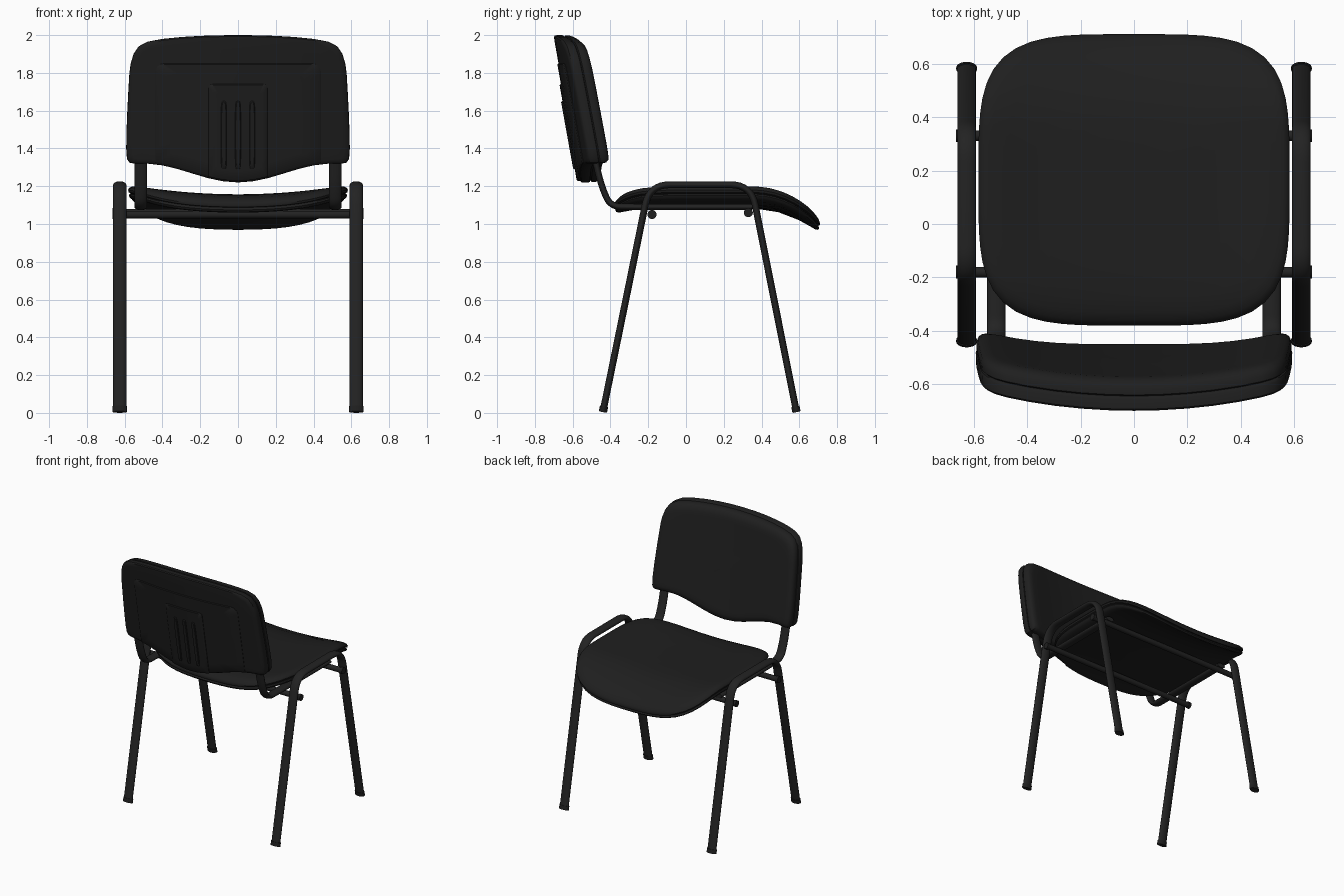
import bpy, bmesh, math
from mathutils import Vector

if "Cube" in bpy.data.objects:
    bpy.data.objects.remove(bpy.data.objects["Cube"])


def material(name, v):
    m = bpy.data.materials.new(name)
    m.diffuse_color = (v, v, v, 1)
    m.use_nodes = True
    m.node_tree.nodes["Principled BSDF"].inputs["Base Color"].default_value = m.diffuse_color
    return m


FABRIC = material("black fabric", 0.0135)
PLASTIC = material("black plastic", 0.0135)
METAL = material("black metal", 0.0165)


def finish(name, bm, mat, angle=40):
    bmesh.ops.recalc_face_normals(bm, faces=bm.faces)
    me = bpy.data.meshes.new(name)
    bm.to_mesh(me)
    bm.free()
    ob = bpy.data.objects.new(name, me)
    bpy.context.collection.objects.link(ob)
    me.materials.append(mat)
    bpy.ops.object.select_all(action='DESELECT')
    ob.select_set(True)
    bpy.context.view_layer.objects.active = ob
    bpy.ops.object.shade_smooth_by_angle(angle=math.radians(angle))
    return ob


def skin(bm, rings):
    n = len(rings[0])
    for a, b in zip(rings, rings[1:]):
        for i in range(n):
            bm.faces.new((a[i], a[(i + 1) % n], b[(i + 1) % n], b[i]))


# Bent slab: an outline shrunk in rings, each (inset, offset), laid on a surface
def slab(name, outline, centre, rings, surface, mat):
    bm = bmesh.new()
    cx, cy = centre
    hx = max(abs(p[0] - cx) for p in outline)
    hy = max(abs(p[1] - cy) for p in outline)
    inner = [0.2, 0.4, 0.6, 0.8]
    prof = [(s, s, rings[0][1]) for s in inner]
    prof += [(1 - i / hx, 1 - i / hy, o) for i, o in rings]
    prof += [(s, s, rings[-1][1]) for s in reversed(inner)]
    loops = [[bm.verts.new(surface(cx + (x - cx) * sx, cy + (y - cy) * sy, o))
              for x, y in outline] for sx, sy, o in prof]
    skin(bm, loops)
    n = len(outline)
    for loop, o in ((loops[0], rings[0][1]), (loops[-1], rings[-1][1])):
        c = bm.verts.new(surface(cx, cy, o))
        for i in range(n):
            bm.faces.new((loop[i], loop[(i + 1) % n], c))
    return finish(name, bm, mat)


# Oval tube along a path in the y-z plane, with rounded corners
def fillet(pts, d, steps=8):
    pts = [Vector(p) for p in pts]
    out = [pts[0]]
    for a, b, c in zip(pts, pts[1:], pts[2:]):
        p, q = b + (a - b).normalized() * d, b + (c - b).normalized() * d
        for k in range(steps + 1):
            t = k / steps
            out.append(p * (1 - t) ** 2 + b * 2 * t * (1 - t) + q * t * t)
    return out + [pts[-1]]


def tube(name, path, x, rx, rn, mat, n=20):
    bm = bmesh.new()
    rings = []
    for i, p in enumerate(path):
        t = (path[min(i + 1, len(path) - 1)] - path[max(i - 1, 0)]).normalized()
        ring = []
        for k in range(n):
            a = 2 * math.pi * k / n
            s = rn * math.sin(a)
            ring.append(bm.verts.new((x + rx * math.cos(a), p.x - t.y * s, p.y + t.x * s)))
        rings.append(ring)
    skin(bm, rings)
    bm.faces.new(rings[0])
    bm.faces.new(rings[-1])
    return finish(name, bm, mat)


def rod(name, x0, x1, y, z, r, mat):
    bpy.ops.mesh.primitive_cylinder_add(vertices=20, radius=r, depth=abs(x1 - x0),
                                        location=((x0 + x1) / 2, y, z),
                                        rotation=(0, math.pi / 2, 0))
    ob = bpy.context.object
    ob.name = name
    ob.data.materials.append(mat)
    bpy.ops.object.shade_smooth_by_angle(angle=math.radians(40))


# Seat: dished across, drooping at the front lip
def seat_surface(x, y, o):
    z = 1.112 - 1.05 * max(0, y - 0.36) ** 2 - 0.9 * max(0, -0.2 - y) ** 2
    return (x, y, z + 0.05 * (x / 0.58) ** 2 + o)


def oval(hx, hy, cy, n=72, e=4):
    pts = []
    for k in range(n):
        c, s = math.cos(2 * math.pi * k / n), math.sin(2 * math.pi * k / n)
        r = (abs(c) ** e + abs(s) ** e) ** (-1 / e)
        pts.append((hx * r * c, cy + hy * r * s))
    return pts


slab("seat_cushion", oval(0.582, 0.545, 0.165), (0, 0.165),
     [(0.015, 0), (0.003, 0.006), (0, 0.018), (0.006, 0.03), (0.022, 0.04), (0.05, 0.045)],
     seat_surface, FABRIC)
slab("seat_shell", oval(0.578, 0.54, 0.165), (0, 0.165),
     [(0.05, -0.032), (0.02, -0.03), (0.006, -0.022), (0, -0.01), (0.004, -0.002), (0.02, 0.002)],
     seat_surface, PLASTIC)


# Backrest: leaning back, curved around the sitter
def back_surface(x, z, o):
    return (x, -0.52 - 0.18 * (z - 1.3) + 0.065 * (x / 0.58) ** 2 + o, z)


def back_bottom(x):
    return 1.22 + 0.05 * (1 - math.cos(math.pi * min(abs(x) / 0.5, 1)))


def mirrored(half):
    return half + [(-x, z) for x, z in reversed(half) if x > 0]


half = [(x, back_bottom(x)) for x in (0, 0.08, 0.16, 0.24, 0.32, 0.4, 0.48)]
half += [(0.55, 1.32), (0.575, 1.325), (0.588, 1.345), (0.592, 1.4), (0.59, 1.5),
         (0.586, 1.6), (0.581, 1.7), (0.575, 1.8), (0.568, 1.85), (0.553, 1.9),
         (0.527, 1.94), (0.48, 1.965), (0.4, 1.98), (0.3, 1.99), (0.2, 1.996),
         (0.1, 1.999), (0, 2.0)]
outline = mirrored(half)
slab("backrest_cushion", outline, (0, 1.62),
     [(0.012, 0), (0.003, 0.006), (0.002, 0.025), (0.008, 0.045), (0.022, 0.058), (0.05, 0.065)],
     back_surface, FABRIC)
slab("backrest_shell", outline, (0, 1.62),
     [(0.03, -0.056), (0.008, -0.054), (0.001, -0.047), (0, -0.01), (0.004, -0.002), (0.015, 0.002)],
     back_surface, PLASTIC)


# Raised panels and ribs on the rear of the shell
def panel(name, w, top, r, lo, hi):
    half = [(w * k / 6, back_bottom(w * k / 6) + 0.008) for k in range(7)]
    half += [(w, 1.4), (w, 1.55)]
    half += [(w - r + r * math.cos(a), top - r + r * math.sin(a))
             for a in (k * math.pi / 8 for k in range(5))]
    half += [((w - r) / 2, top), (0, top)]
    slab(name, mirrored(half), (0, (top + 1.27) / 2),
         [(0.006, hi), (0, hi + 0.005), (0, lo)], back_surface, PLASTIC)


panel("backrest_wide_panel", 0.44, 1.85, 0.05, -0.045, -0.063)
panel("backrest_narrow_panel", 0.155, 1.74, 0.02, -0.05, -0.071)
for i in (-1, 0, 1):
    rib = [(0.075 * i + px, pz) for px, pz in oval(0.015, 0.18, 1.47, 32, 6)]
    slab("backrest_rib", rib, (0.075 * i, 1.47),
         [(0.005, -0.079), (0, -0.074), (0, -0.06)], back_surface, PLASTIC)

# Side frames, feet and backrest brackets
leg_path = fillet([(-0.44, 0.004), (-0.194, 1.208), (0.345, 1.208), (0.585, 0.004)], 0.11)
bracket_path = fillet([(-0.52, 1.5), (-0.447, 1.2), (-0.4, 1.092), (-0.28, 1.09), (0.35, 1.09)], 0.055)
for side in (-1, 1):
    x = 0.626 * side
    tube("side_frame", leg_path, x, 0.035, 0.018, METAL)
    for y, dy in ((-0.44, 0.006), (0.585, -0.006)):
        tube("foot_cap", [Vector((y, 0.005)), Vector((y + dy, 0.034))], x, 0.039, 0.022, PLASTIC)
    tube("backrest_bracket", bracket_path, 0.515 * side, 0.034, 0.017, METAL)

# Cross bars with end caps
for y, z in ((-0.18, 1.05), (0.33, 1.06)):
    rod("cross_bar", -0.65, 0.65, y, z, 0.02, METAL)
    for side in (-1, 1):
        rod("bar_end_cap", 0.645 * side, 0.665 * side, y, z, 0.024, PLASTIC)
